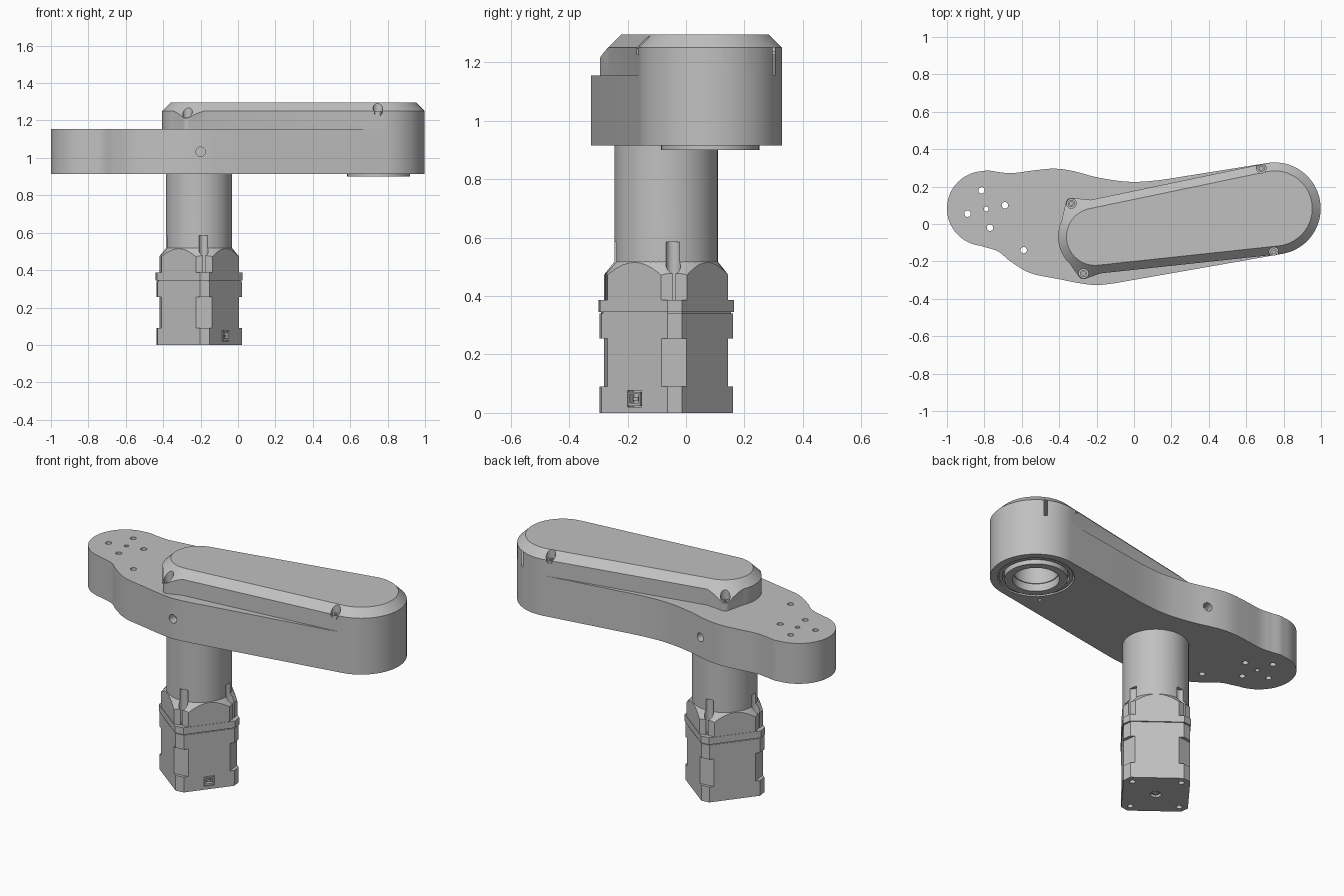
import bpy, bmesh, math
from math import pi, cos, sin, atan2, acos, radians
from mathutils import Vector, Matrix
from mathutils.geometry import convex_hull_2d

if "Cube" in bpy.data.objects:
    bpy.data.objects.remove(bpy.data.objects["Cube"])

grey = bpy.data.materials.new("plain_grey")
grey.use_nodes = True
COLOUR = (0.53, 0.53, 0.53, 1)
grey.diffuse_color = COLOUR
grey.node_tree.nodes["Principled BSDF"].inputs["Base Color"].default_value = COLOUR

MOTOR = Vector((-0.208, -0.068))
HUB = Vector((0.752, 0.083))
MOTOR_R, HUB_R = 0.198, 0.246
ARM_Z, ARM_TOP, COVER_TOP = 0.915, 1.155, 1.295
TURN = radians(7.5)


# ---- helpers ----
def loft(name, layers):
    """Closed solid through (outline, z) layers with equal point counts."""
    bm = bmesh.new()
    rings = [[bm.verts.new((p[0], p[1], z)) for p in pts] for pts, z in layers]
    bm.faces.new(rings[0][::-1])
    bm.faces.new(rings[-1])
    n = len(rings[0])
    for a, b in zip(rings, rings[1:]):
        for i in range(n):
            j = (i + 1) % n
            bm.faces.new((a[i], a[j], b[j], b[i]))
    bmesh.ops.recalc_face_normals(bm, faces=bm.faces)
    mesh = bpy.data.meshes.new(name)
    bm.to_mesh(mesh)
    bm.free()
    mesh.materials.append(grey)
    ob = bpy.data.objects.new(name, mesh)
    bpy.context.collection.objects.link(ob)
    return ob


def prism(name, pts, z0, z1):
    return loft(name, [(pts, z0), (pts, z1)])


def arc(c, r, a0, a1, n):
    return [Vector((c[0] + r * cos(a0 + (a1 - a0) * i / n),
                    c[1] + r * sin(a0 + (a1 - a0) * i / n))) for i in range(n + 1)]


def circle(c, r, n=48):
    return arc(c, r, 0, 2 * pi, n)[:-1]


def cyl(name, c, r, z0, z1, n=48):
    return prism(name, circle(c, r, n), z0, z1)


def boolean(ob, other, op="DIFFERENCE"):
    mod = ob.modifiers.new("cut", "BOOLEAN")
    mod.operation, mod.solver, mod.object = op, "EXACT", other
    deps = bpy.context.evaluated_depsgraph_get()
    mesh = bpy.data.meshes.new_from_object(ob.evaluated_get(deps))
    ob.modifiers.clear()
    ob.data = mesh
    bpy.data.objects.remove(other)


def drill(ob, c, r, z0, z1, n=24):
    boolean(ob, cyl("drill", c, r, z0, z1, n))


def capsule(off):
    """Hull of the motor and hub circles, grown by off."""
    d = HUB - MOTOR
    phi, al = atan2(d.y, d.x), acos((MOTOR_R - HUB_R) / d.length)
    return (arc(HUB, HUB_R + off, phi - al, phi + al, 40)
            + arc(MOTOR, MOTOR_R + off, phi + al, phi + 2 * pi - al, 40))


def spline(pts, n=8):
    """Smooth curve from the second point to the second last."""
    out = []
    for p0, p1, p2, p3 in zip(pts, pts[1:], pts[2:], pts[3:]):
        p0, p1, p2, p3 = map(Vector, (p0, p1, p2, p3))
        for i in range(n):
            t = i / n
            out.append(0.5 * (2 * p1 + (p2 - p0) * t + (2 * p0 - 5 * p1 + 4 * p2 - p3) * t ** 2
                              + (3 * p1 - p0 - 3 * p2 + p3) * t ** 3))
    return out


def chamfered_square(half, w):
    """Square with cut corners, turned to the motor's angle."""
    d = half * math.sqrt(2) - w
    pts = []
    for k in range(4):
        a = TURN + k * pi / 2
        u, v = Vector((cos(a), sin(a))), Vector((-sin(a), cos(a)))
        pts += [MOTOR + u * d - v * w, MOTOR + u * d + v * w]
    return pts


def corner(k, d=0.184):
    a = TURN + k * pi / 2
    return MOTOR + Vector((cos(a), sin(a))) * d


# ---- arm: wavy plate with a round hub end ----
upper = [(0.5, 0.293), (0.3, 0.26), (0.12, 0.233), (-0.03, 0.226), (-0.19, 0.248), (-0.33, 0.284),
         (-0.43, 0.296), (-0.54, 0.286), (-0.65, 0.272), (-0.72, 0.277), (-0.8, 0.285), (-0.9, 0.25)]
lower = [(-0.9, -0.085), (-0.82, -0.117), (-0.73, -0.145), (-0.66, -0.2), (-0.555, -0.262),
         (-0.4, -0.295), (-0.3, -0.315), (-0.2, -0.326), (-0.08, -0.313), (0.1, -0.28)]
outline = (arc(HUB, HUB_R, radians(-80), radians(100), 40) + spline(upper)
           + arc((-0.8, 0.083), 0.2, radians(92), radians(264), 32) + spline(lower))
arm = prism("arm", outline, ARM_Z, ARM_TOP)
for x, y, r in [(-0.89, 0.055, 0.017), (-0.815, 0.18, 0.017), (-0.69, 0.1, 0.017),
                (-0.77, -0.02, 0.017), (-0.79, 0.08, 0.013), (-0.59, -0.14, 0.017)]:
    drill(arm, (x, y), r, 0.8, 1.3)
drill(arm, HUB, 0.205, 0.8, ARM_Z + 0.03, 48)
drill(arm, HUB, 0.12, 0.8, 1.1, 48)
drill(arm, (0.58, -0.09), 0.01, 0.8, 0.95)

# Side screw holes
for x, y, tilt in [(-0.2, -0.326, 0), (-0.285, 0.27, radians(-14))]:
    hole = cyl("drill", (0, 0), 0.025, -0.05, 0.05, 24)
    hole.matrix_world = (Matrix.Translation((x, y, 1.033)) @ Matrix.Rotation(tilt, 4, "Z")
                         @ Matrix.Rotation(pi / 2, 4, "X"))
    bpy.context.view_layer.update()
    boolean(arm, hole)

# ---- hub bearing under the arm ----
for name, ro, ri, z0 in [("bearing_outer_ring", 0.198, 0.18, ARM_Z + 0.004),
                         ("bearing_inner_ring", 0.168, 0.125, 0.9)]:
    ring = cyl(name, HUB, ro, z0, ARM_Z + 0.03, 64)
    drill(ring, HUB, ri, 0.8, 1.0, 64)

# ---- cover with sloped rim and screw lobes ----
lobes = [(-0.335, 0.11), (-0.27, -0.265)]
cover = prism("cover", capsule(0), ARM_TOP, 1.4)
pts = circle(MOTOR, MOTOR_R - 0.004)
for c in lobes:
    pts += circle(c, 0.03, 24)
pts = [pts[i] for i in convex_hull_2d(pts)]
boolean(cover, prism("lobe", pts, ARM_TOP, 1.4), "UNION")
boolean(cover, loft("rim", [(capsule(0.15), 1.1), (capsule(-0.045), COVER_TOP)]), "INTERSECT")
for c, floor in [(lobes[0], 1.19), (lobes[1], 1.19), ((0.68, 0.298), 1.235), ((0.748, -0.15), 1.235)]:
    drill(cover, c, 0.026, floor, 1.4)
    screw = cyl("cover_screw", c, 0.019, floor - 0.01, floor + 0.012, 24)
    drill(screw, c, 0.01, floor + 0.002, 1.4, 6)

# ---- gearbox tube and adapter ----
tube = cyl("gearbox_tube", MOTOR, 0.177, 0.5, ARM_Z + 0.002, 64)
adapter = prism("adapter", chamfered_square(0.179, 0.045), 0.38, 0.56)
boolean(adapter, loft("cone", [(circle(MOTOR, 0.35), 0.3), (circle(MOTOR, 0.175), 0.52)]), "INTERSECT")
flange = prism("adapter_flange", chamfered_square(0.181, 0.025), 0.345, 0.386)
for k in range(4):
    drill(adapter, corner(k), 0.025, 0.3, 0.585)
    drill(tube, corner(k), 0.025, 0.3, 0.585)
    drill(flange, corner(k), 0.015, 0.36, 0.5)

# ---- motor ----
motor = prism("motor_base", chamfered_square(0.178, 0.025), 0, 0.091)
for k in range(4):
    drill(motor, corner(k), 0.016, -0.1, 0.02)
drill(motor, MOTOR, 0.03, -0.1, 0.015)
cyl("motor_shaft_end", MOTOR, 0.016, 0.004, 0.03, 24)
prism("motor_body", chamfered_square(0.178, 0.043), 0.09, 0.256)
prism("motor_cap", chamfered_square(0.178, 0.025), 0.255, 0.34)
prism("motor_gasket", chamfered_square(0.174, 0.025), 0.339, 0.346)


# ---- connector socket in the motor's front face ----
def face_box(name, wide, z0, z1, near, far):
    a = TURN - pi / 4
    u, v = Vector((cos(a), sin(a))), Vector((-sin(a), cos(a))) * wide / 2
    c = MOTOR
    return prism(name, [c + u * near - v, c + u * far - v, c + u * far + v, c + u * near + v], z0, z1)


boolean(motor, face_box("pocket", 0.06, 0.02, 0.076, 0.145, 0.25))
socket = face_box("connector_socket", 0.052, 0.024, 0.072, 0.14, 0.18)
boolean(socket, face_box("pocket", 0.038, 0.034, 0.064, 0.155, 0.25))
face_box("connector_pin", 0.02, 0.042, 0.054, 0.15, 0.172)

# ---- smooth shading with sharp edges kept ----
bpy.ops.object.select_all(action="DESELECT")
for ob in bpy.context.scene.objects:
    if ob.type == "MESH":
        ob.select_set(True)
        bpy.context.view_layer.objects.active = ob
bpy.ops.object.shade_smooth_by_angle(angle=radians(25))
